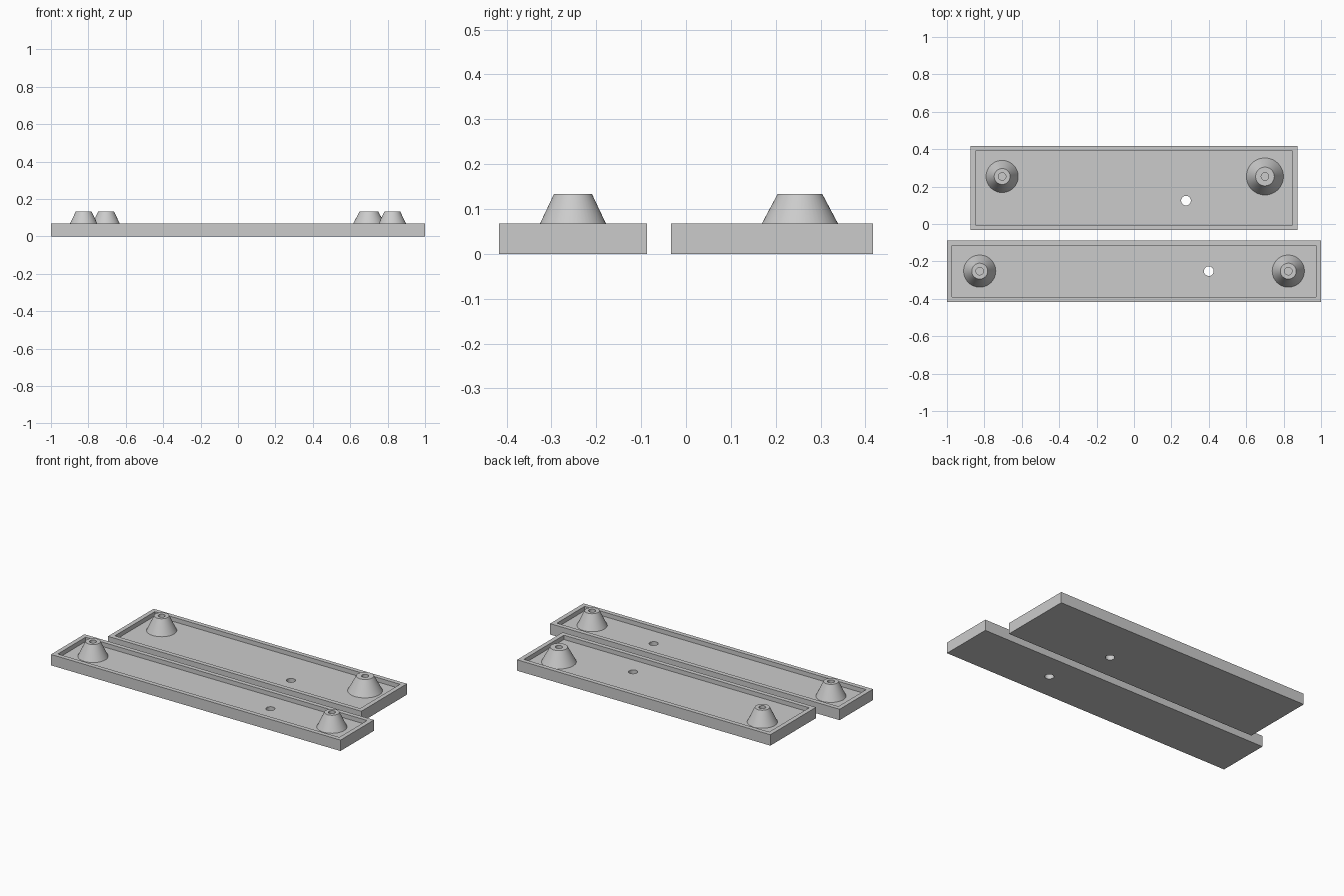
import bpy, bmesh, math
from mathutils import Matrix, Vector

if "Cube" in bpy.data.objects:
    bpy.data.objects.remove(bpy.data.objects["Cube"], do_unlink=True)

HEIGHT, FLOOR, WALL, TOP = 0.068, 0.041, 0.028, 0.133
SEGMENTS = 48

grey = bpy.data.materials.new("plain grey")
grey.use_nodes = True
grey.diffuse_color = (0.6, 0.6, 0.6, 1)
grey.node_tree.nodes["Principled BSDF"].inputs["Base Color"].default_value = (0.6, 0.6, 0.6, 1)


def make_object(name, bm):
    bmesh.ops.recalc_face_normals(bm, faces=bm.faces)
    mesh = bpy.data.meshes.new(name)
    bm.to_mesh(mesh)
    bm.free()
    mesh.materials.append(grey)
    obj = bpy.data.objects.new(name, mesh)
    bpy.context.collection.objects.link(obj)
    return obj


def select_only(obj):
    bpy.ops.object.select_all(action='DESELECT')
    obj.select_set(True)
    bpy.context.view_layer.objects.active = obj


def tray(name, y, width, depth, hole):
    # Solid block whose top face is inset and sunk to leave a rim
    bm = bmesh.new()
    bmesh.ops.create_cube(bm, size=1, matrix=Matrix.Translation((0, y, HEIGHT / 2))
                          @ Matrix.Diagonal((width, depth, HEIGHT, 1)))
    top = max(bm.faces, key=lambda f: f.calc_center_median().z)
    bmesh.ops.inset_region(bm, faces=[top], thickness=WALL, use_even_offset=True)
    sunk = bmesh.ops.extrude_discrete_faces(bm, faces=[top])["faces"][0]
    bmesh.ops.translate(bm, verts=sunk.verts, vec=(0, 0, FLOOR - HEIGHT))
    obj = make_object(name, bm)

    # Drilled hole through the floor
    bm = bmesh.new()
    bmesh.ops.create_cone(bm, cap_ends=True, segments=32, radius1=0.026, radius2=0.026,
                          depth=0.3, matrix=Matrix.Translation((*hole, 0)))
    cutter = make_object("hole_cutter", bm)
    cutter.hide_render = True
    cut = obj.modifiers.new("hole", 'BOOLEAN')
    cut.operation, cut.object, cut.solver = 'DIFFERENCE', cutter, 'EXACT'
    select_only(obj)
    bpy.ops.object.modifier_apply(modifier="hole")
    bpy.data.objects.remove(cutter, do_unlink=True)
    bpy.ops.object.shade_smooth_by_angle(angle=math.radians(30))


def standoff(name, x, y, base, tip, bore=0.02):
    # Tapered post with a blind screw hole, spun from its profile
    bm = bmesh.new()
    profile = [(base, FLOOR), (tip, TOP), (bore, TOP), (bore, FLOOR + 0.002), (0, FLOOR + 0.002)]
    verts = [bm.verts.new((r, 0, z)) for r, z in profile]
    edges = [bm.edges.new(pair) for pair in zip(verts, verts[1:])]
    bmesh.ops.spin(bm, geom=verts + edges, cent=(0, 0, 0), axis=(0, 0, 1),
                   angle=math.tau, steps=SEGMENTS)
    bmesh.ops.remove_doubles(bm, verts=bm.verts, dist=0.0001)
    rim = [e for e in bm.edges if e.is_boundary]
    bmesh.ops.contextual_create(bm, geom=rim)
    bmesh.ops.translate(bm, verts=bm.verts, vec=Vector((x, y, 0)))
    obj = make_object(name, bm)
    select_only(obj)
    bpy.ops.object.shade_smooth_by_angle(angle=math.radians(30))


# Long narrow tray in front, shorter deep tray behind
tray("front_tray", -0.252, 2.0, 0.33, (0.4, -0.252))
tray("back_tray", 0.192, 1.75, 0.45, (0.278, 0.125))

# Posts near the ends of each tray; the back left one is thicker
standoff("front_right_post", -0.825, -0.252, 0.086, 0.0425)
standoff("front_left_post", 0.825, -0.252, 0.086, 0.0425)
standoff("back_right_post", -0.705, 0.254, 0.086, 0.0425)
standoff("back_left_post", 0.7, 0.254, 0.099, 0.05)
